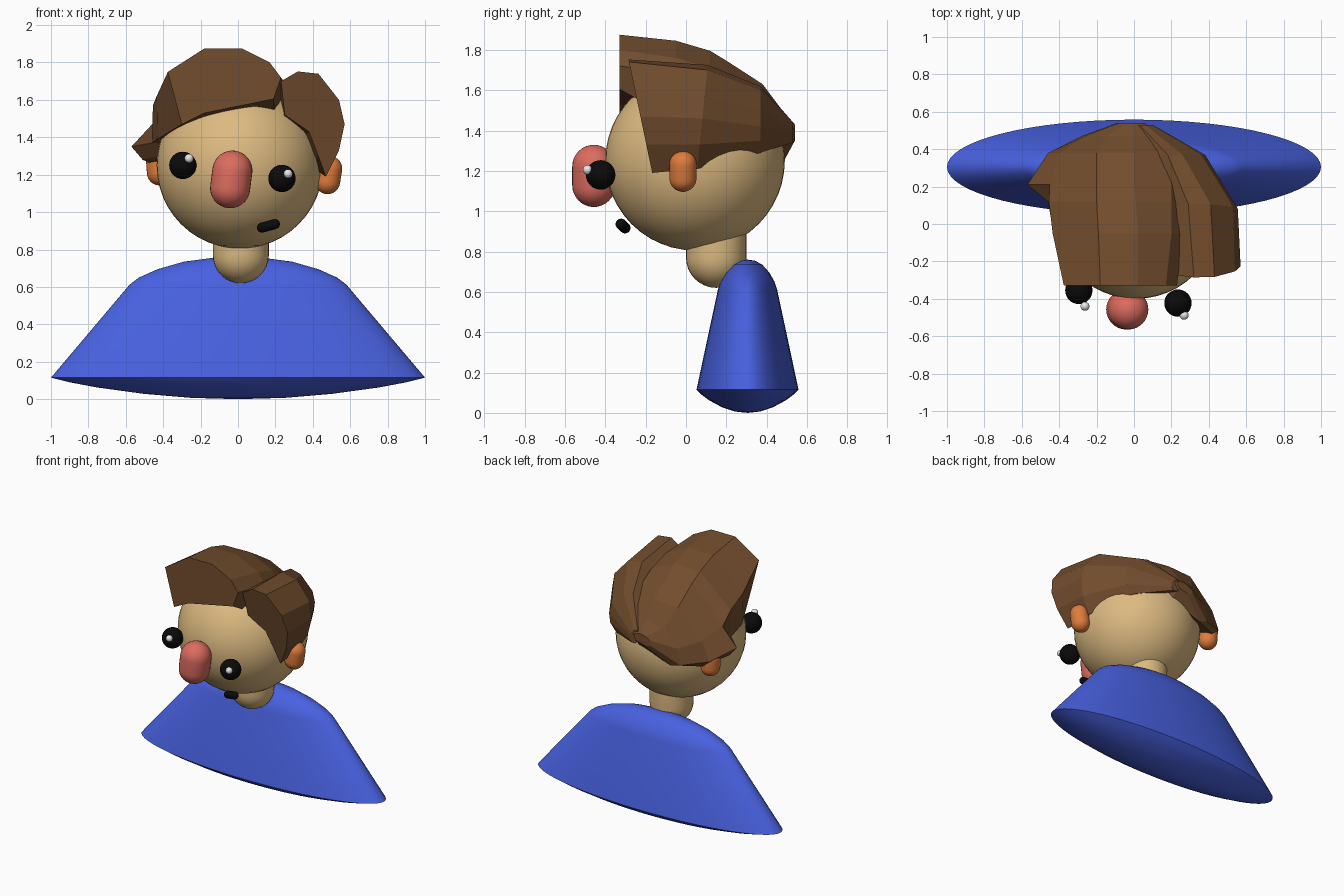
import bpy, bmesh, math
from mathutils import Vector, Matrix

if "Cube" in bpy.data.objects:
    bpy.data.objects.remove(bpy.data.objects["Cube"])


def material(name, r, g, b):
    m = bpy.data.materials.new(name)
    m.diffuse_color = (r, g, b, 1)
    m.use_nodes = True
    m.node_tree.nodes["Principled BSDF"].inputs["Base Color"].default_value = m.diffuse_color
    return m


SKIN = material("skin tan", 0.72, 0.49, 0.22)
BLUE = material("shirt blue", 0.065, 0.12, 0.75)
RED = material("nose red", 0.72, 0.15, 0.115)
ORANGE = material("ear orange", 0.74, 0.2, 0.045)
BROWN = material("hair brown", 0.17, 0.075, 0.027)
BLACK = material("black", 0.003, 0.003, 0.003)
WHITE = material("white", 0.85, 0.85, 0.85)


def finish(bm, name, mat, smooth=True):
    bmesh.ops.remove_doubles(bm, verts=bm.verts, dist=1e-5)
    bmesh.ops.recalc_face_normals(bm, faces=bm.faces)
    me = bpy.data.meshes.new(name)
    bm.to_mesh(me)
    bm.free()
    me.materials.append(mat)
    if smooth:
        me.shade_smooth()
        me.set_sharp_from_angle(angle=math.radians(35))
    ob = bpy.data.objects.new(name, me)
    bpy.context.collection.objects.link(ob)
    return ob


def ball(name, centre, r, mat, segs=32):
    bm = bmesh.new()
    bmesh.ops.create_uvsphere(bm, u_segments=segs, v_segments=segs // 2, radius=r,
                              matrix=Matrix.Translation(centre))
    return finish(bm, name, mat)


def capsule(name, a, b, r, mat):
    """Round-ended rod whose hemisphere centres are a and b."""
    a, b = Vector(a), Vector(b)
    d = b - a
    bm = bmesh.new()
    bmesh.ops.create_uvsphere(bm, u_segments=32, v_segments=16, radius=r)
    # split the equator into two rings so the middle is a straight tube
    ring = [e for e in bm.edges if all(abs(v.co.z) < 1e-5 for v in e.verts)]
    bmesh.ops.split_edges(bm, edges=ring)
    low, high = [], []
    for v in bm.verts:
        above = v.link_faces[0].calc_center_median().z > 0
        (high if above else low).append(v)
    for v in high:
        v.co.z += d.length
    bmesh.ops.bridge_loops(bm, edges=[e for e in bm.edges if e.is_boundary])
    rot = Vector((0, 0, 1)).rotation_difference(d).to_matrix().to_4x4()
    bm.transform(Matrix.Translation(a) @ rot)
    return finish(bm, name, mat)


def lathe(name, profile, centre, depth, mat, segs=64):
    bm = bmesh.new()
    vs = [bm.verts.new((r, 0, z)) for r, z in profile]
    es = [bm.edges.new(p) for p in zip(vs, vs[1:])]
    bmesh.ops.spin(bm, geom=vs + es, cent=(0, 0, 0), axis=(0, 0, 1),
                   angle=math.tau, steps=segs)
    bm.transform(Matrix.Translation(centre) @ Matrix.Diagonal((1, depth, 1, 1)))
    return finish(bm, name, mat)


def loft(name, rings, mat):
    """Faceted solid through closed sections: (y, lean, [x, z, x, z, ...])."""
    bm = bmesh.new()
    rows = []
    for y, lean, p in rings:
        rows.append([bm.verts.new((x, y + lean * (1.75 - z), z))
                     for x, z in zip(p[::2], p[1::2])])
    n = len(rows[0])
    for a, b in zip(rows, rows[1:]):
        for i in range(n):
            j = (i + 1) % n
            bm.faces.new((a[i], a[j], b[j], b[i]))
    bm.faces.new(rows[0])
    bm.faces.new(rows[-1])
    return finish(bm, name, mat, smooth=False)


# shoulders: a flattened cone with domed top and bottom
lathe("shoulders",
      [(0, 0), (0.25, 0.007), (0.5, 0.028), (0.75, 0.062), (0.9, 0.09), (1, 0.115),
       (0.58, 0.612), (0.53, 0.65), (0.43, 0.695), (0.29, 0.735), (0.14, 0.755), (0, 0.76)],
      (0, 0.305, 0), 0.253, BLUE)

# head and neck
ball("head", (0.01, 0.045, 1.25), 0.445, SKIN, 48)
capsule("neck", (0.015, 0.15, 0.77), (0.015, 0.15, 0.95), 0.15, SKIN)

# face
capsule("nose", (-0.042, -0.457, 1.128), (-0.03, -0.457, 1.222), 0.107, RED)
for side, eye, glint in (("left", (-0.295, -0.355, 1.25), (-0.262, -0.44, 1.287)),
                         ("right", (0.235, -0.423, 1.18), (0.268, -0.488, 1.205))):
    ball(side + "_eye", eye, 0.073, BLACK)
    ball(side + "_eye_glint", glint, 0.024, WHITE, 16)
capsule("mouth", (0.128, -0.302, 0.917), (0.197, -0.322, 0.936), 0.027, BLACK)

# ears
capsule("right_ear", (0.479, -0.015, 1.163), (0.49, -0.015, 1.233), 0.067, ORANGE)
capsule("left_ear", (-0.42, 0.31, 1.21), (-0.425, 0.31, 1.28), 0.067, ORANGE)

# main hair: flat front, side flick on the left, tapering to the back
loft("main_hair", [
    (-0.33, 0, [-.30, 1.47, -.375, 1.75, -.18, 1.875, .02, 1.875,
                .17, 1.80, .23, 1.72, .19, 1.605, -.18, 1.53]),
    (-0.05, 0, [-.43, 1.39, -.435, 1.62, -.19, 1.845, .02, 1.845,
                .20, 1.76, .26, 1.68, .20, 1.45, -.20, 1.45]),
    (0.12, 0, [-.46, 1.37, -.455, 1.57, -.20, 1.79, .01, 1.795,
               .20, 1.71, .27, 1.60, .20, 1.35, -.20, 1.35]),
    (0.21, 0, [-.57, 1.35, -.45, 1.48, -.20, 1.74, 0, 1.74,
               .20, 1.66, .27, 1.54, .20, 1.30, -.51, 1.28]),
    (0.38, 0, [-.46, 1.28, -.40, 1.42, -.20, 1.62, 0, 1.63,
               .17, 1.55, .22, 1.47, .10, 1.30, -.40, 1.23]),
    (0.47, 0, [-.28, 1.24, -.26, 1.36, -.14, 1.48, 0, 1.51,
               .10, 1.48, .14, 1.43, .05, 1.30, -.20, 1.22]),
    (0.54, 0, [-.09, 1.36, -.08, 1.40, -.04, 1.42, 0, 1.43,
               .04, 1.42, .06, 1.41, .04, 1.37, -.04, 1.35]),
], BROWN)

# side hair: rolled lock over the right ear, meeting the main hair at the back
loft("side_hair", [
    (-0.285, 0.21, [.23, 1.70, .32, 1.752, .43, 1.74, .54, 1.60, .57, 1.47,
                    .54, 1.33, .47, 1.19, .43, 1.30, .38, 1.43, .25, 1.52]),
    (0.11, -0.1, [.20, 1.66, .29, 1.725, .41, 1.70, .53, 1.57, .555, 1.46,
                  .53, 1.33, .46, 1.21, .38, 1.25, .30, 1.35, .20, 1.45]),
    (0.37, 0, [.12, 1.56, .18, 1.62, .26, 1.60, .36, 1.50, .38, 1.42,
               .37, 1.35, .32, 1.29, .25, 1.30, .18, 1.35, .12, 1.42]),
    (0.53, 0, [0, 1.42, .03, 1.44, .06, 1.44, .09, 1.41, .10, 1.39,
               .10, 1.36, .08, 1.34, .05, 1.34, .03, 1.36, 0, 1.38]),
], BROWN)
